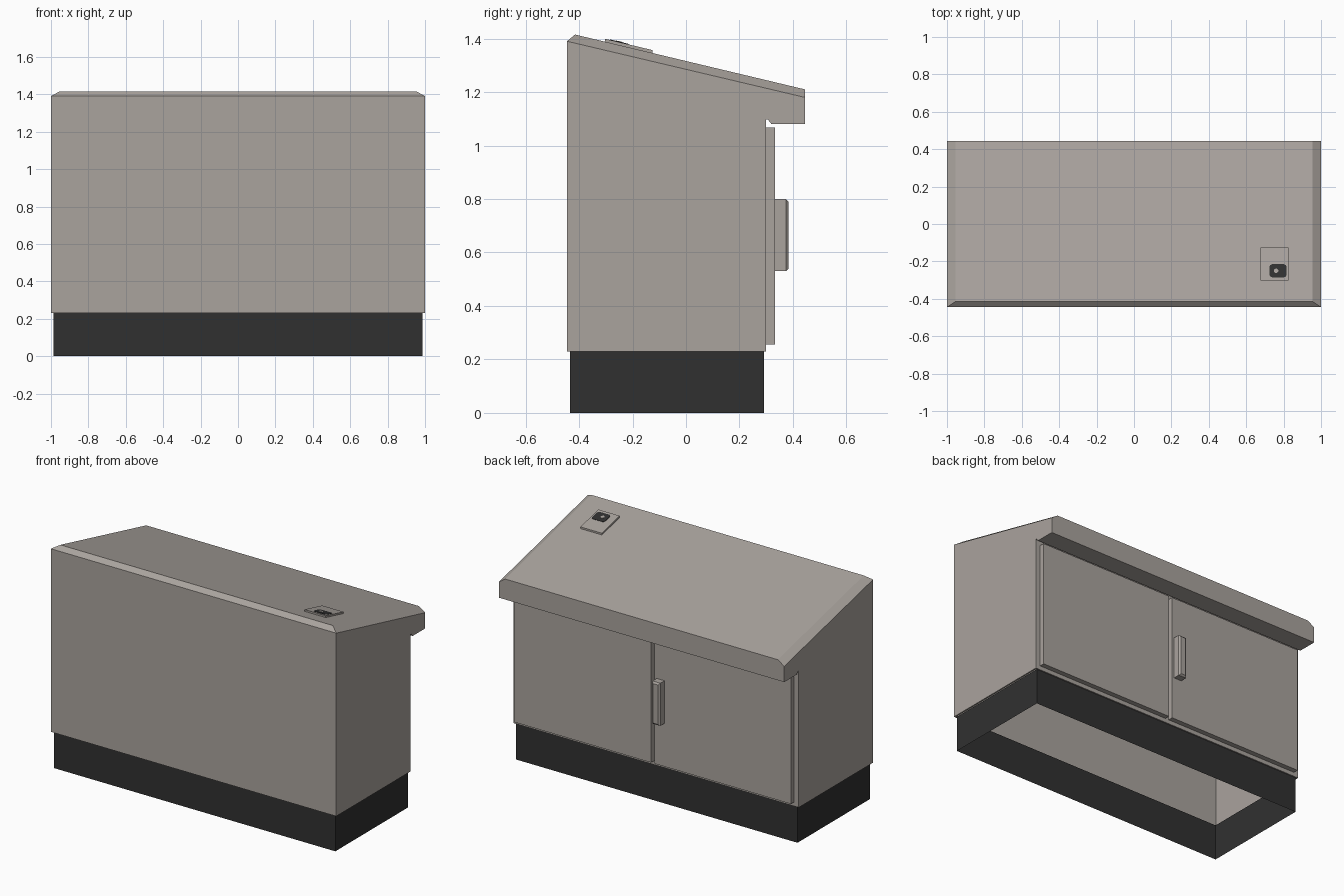
import bpy, bmesh, math
from mathutils import Vector

if "Cube" in bpy.data.objects:
    bpy.data.objects.remove(bpy.data.objects["Cube"])


def material(name, rgb):
    m = bpy.data.materials.new(name)
    m.diffuse_color = (*rgb, 1)
    m.use_nodes = True
    m.node_tree.nodes["Principled BSDF"].inputs["Base Color"].default_value = m.diffuse_color
    return m


GREY = material("warm_grey_paint", (0.40, 0.367, 0.34))
DARK = material("dark_plinth", (0.03, 0.03, 0.03))


def finish(name, bm, mat):
    me = bpy.data.meshes.new(name)
    bm.normal_update()
    bm.to_mesh(me)
    bm.free()
    me.materials.append(mat)
    ob = bpy.data.objects.new(name, me)
    bpy.context.collection.objects.link(ob)
    return ob


def box_bm(x0, x1, y0, y1, z0, z1):
    bm = bmesh.new()
    bmesh.ops.create_cube(bm, size=1)
    for v in bm.verts:
        v.co = Vector(((x0 + x1) / 2 + v.co.x * (x1 - x0),
                       (y0 + y1) / 2 + v.co.y * (y1 - y0),
                       (z0 + z1) / 2 + v.co.z * (z1 - z0)))
    return bm


# Cabinet body: side profile (y, z) with overhang, spanned in x, open underneath
profile = [(-0.445, 0.23), (0.30, 0.23), (0.30, 1.097), (0.306, 1.097), (0.32, 1.08),
           (0.445, 1.08), (0.445, 1.18), (-0.445, 1.39)]
bm = bmesh.new()
left = [bm.verts.new((-1, y, z)) for y, z in profile]
right = [bm.verts.new((1, y, z)) for y, z in profile]
bm.faces.new(left[::-1])
bm.faces.new(right)
n = len(profile)
for i in range(n - 2):
    bm.faces.new((left[i], left[i + 1], right[i + 1], right[i]))
bm.faces.new((left[-1], left[0], right[0], right[-1]))
# raised sloping lid with chamfers on the front and the two sides
rim = [left[-1], right[-1], right[-2], left[-2]]
top = [bm.verts.new(c) for c in ((-0.955, -0.415, 1.415), (0.955, -0.415, 1.415),
                                 (0.955, 0.445, 1.21), (-0.955, 0.445, 1.21))]
bm.faces.new(top)
for i in range(4):
    j = (i + 1) % 4
    bm.faces.new((rim[i], rim[j], top[j], top[i]))
bmesh.ops.recalc_face_normals(bm, faces=bm.faces)
# narrow ledge around the open bottom
bm.normal_update()
bottom = [f for f in bm.faces if f.normal.z < -0.9 and f.calc_center_median().z < 0.3]
bmesh.ops.inset_region(bm, faces=bottom, thickness=0.014)
bmesh.ops.delete(bm, geom=bottom, context='FACES')
finish("cabinet_body", bm, GREY)

# Plinth: open tube
bm = box_bm(-0.986, 0.986, -0.434, 0.292, 0, 0.23)
bm.normal_update()
bmesh.ops.delete(bm, geom=[f for f in bm.faces if abs(f.normal.z) > 0.9], context='FACES')
finish("plinth", bm, DARK)

# Two doors
for side, name in ((1, "door_left"), (-1, "door_right")):
    a, b = sorted((side * 0.012, side * 0.968))
    finish(name, box_bm(a, b, 0.299, 0.332, 0.256, 1.067), GREY)

# Handle with chamfered outer edges
bm = box_bm(-0.082, -0.027, 0.33, 0.384, 0.53, 0.80)
outer = [e for e in bm.edges if all(v.co.y > 0.38 for v in e.verts)]
bmesh.ops.bevel(bm, geom=outer, offset=0.01, segments=1, affect='EDGES')
finish("handle", bm, GREY)


# Parts lying on the sloping lid
def lid_z(y):
    return 1.415 - (y + 0.415) * 0.205 / 0.86


def lid_plate(name, outline, low, high, mat):
    b = bmesh.new()
    lo = [b.verts.new((x, y, lid_z(y) + low)) for x, y in outline]
    hi = [b.verts.new((x, y, lid_z(y) + high)) for x, y in outline]
    b.faces.new(lo[::-1])
    b.faces.new(hi)
    for i in range(len(lo)):
        j = (i + 1) % len(lo)
        b.faces.new((lo[i], lo[j], hi[j], hi[i]))
    finish(name, b, mat)


def rounded(cx, cy, hx, hy, r, steps=4):
    pts = []
    for k, (sx, sy) in enumerate(((1, 1), (-1, 1), (-1, -1), (1, -1))):
        for s in range(steps + 1):
            a = math.pi / 2 * (k + s / steps)
            pts.append((cx + sx * (hx - r) + r * math.cos(a),
                        cy + sy * (hy - r) + r * math.sin(a)))
    return pts


lid_plate("cover_plate", [(0.677, -0.303), (0.827, -0.303), (0.827, -0.125), (0.677, -0.125)],
          -0.002, 0.011, GREY)
lid_plate("lock_pad", rounded(0.77, -0.25, 0.046, 0.035, 0.016), 0.010, 0.013, DARK)
dot = [(0.76 + 0.012 * math.cos(t * math.pi / 6), -0.25 + 0.012 * math.sin(t * math.pi / 6))
       for t in range(12)]
lid_plate("lock_dot", dot, 0.012, 0.0145, GREY)
